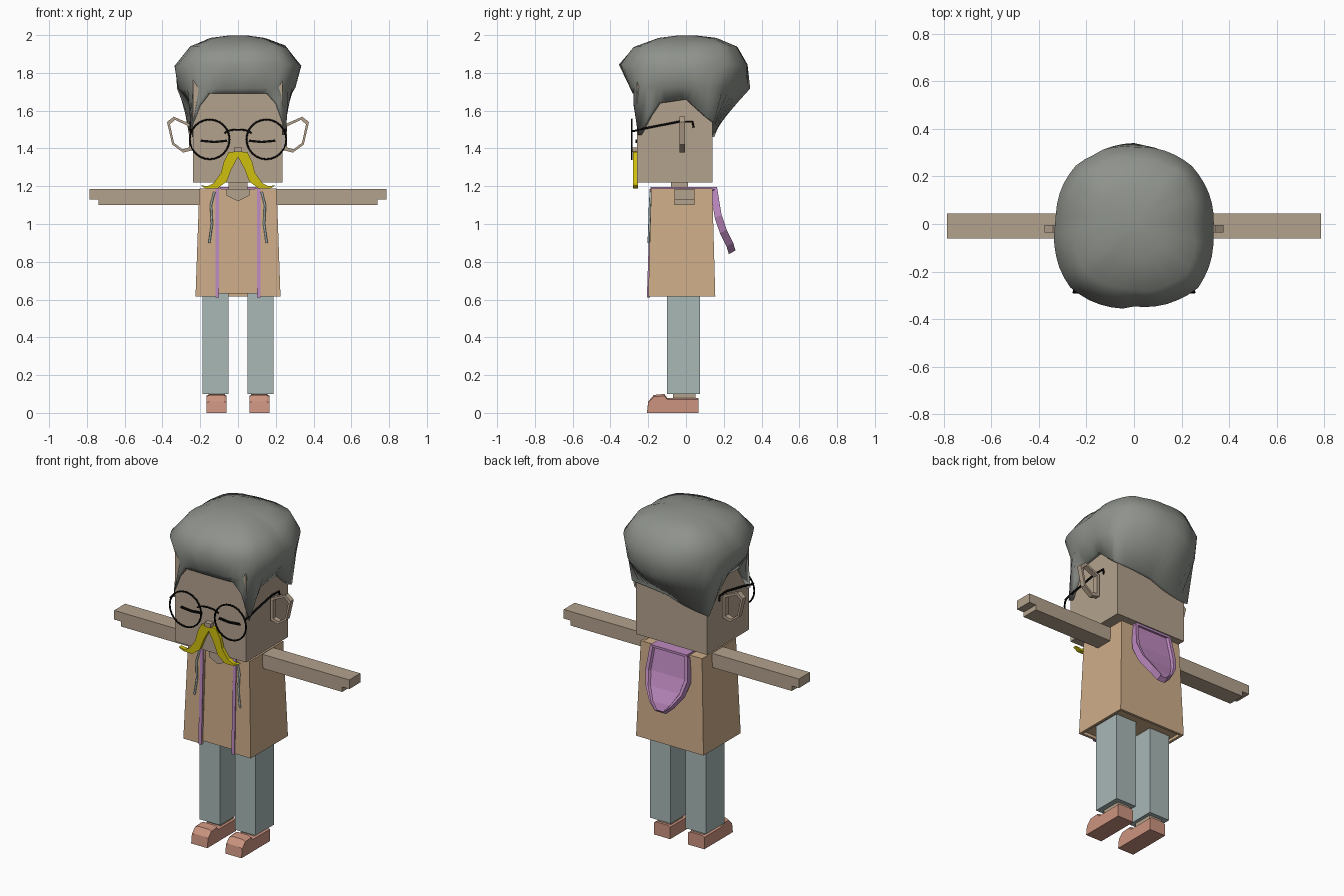
import bpy, bmesh, random
from math import sin, cos, pi, radians, degrees

random.seed(4)
cube = bpy.data.objects.get("Cube")
if cube:
    bpy.data.objects.remove(cube)


def material(name, *rgb):
    """Flat colour given as 0-255 display values."""
    lin = [((c / 255 + 0.055) / 1.055) ** 2.4 for c in rgb] + [1]
    m = bpy.data.materials.new(name)
    m.use_nodes = True
    m.diffuse_color = lin
    bsdf = next(n for n in m.node_tree.nodes if n.type == 'BSDF_PRINCIPLED')
    bsdf.inputs["Base Color"].default_value = lin
    return m


SKIN = material("skin", 180, 162, 141)
HAIR = material("grey_hair", 143, 147, 140)
COAT = material("tan_coat", 206, 173, 137)
LINING = material("purple_lining", 190, 138, 192)
TROUSER = material("blue_grey", 168, 184, 182)
SHOE = material("shoe_pink", 204, 148, 128)
YELLOW = material("yellow", 208, 192, 14)
BLACK = material("black", 8, 8, 8)


def loft(name, rings, mat, closed=False, smooth=False):
    """Bridge rings of points; cap the ends, or join last to first."""
    bm = bmesh.new()
    loops = [[bm.verts.new(p) for p in r] for r in rings]
    n = len(rings[0])
    pairs = list(zip(loops, loops[1:])) + ([(loops[-1], loops[0])] if closed else [])
    for a, b in pairs:
        for i in range(n):
            j = (i + 1) % n
            bm.faces.new((a[i], a[j], b[j], b[i]))
    if not closed:
        bm.faces.new(loops[0])
        bm.faces.new(loops[-1])
    bmesh.ops.recalc_face_normals(bm, faces=bm.faces)
    for f in bm.faces:
        f.smooth = smooth
    me = bpy.data.meshes.new(name)
    bm.to_mesh(me)
    bm.free()
    me.materials.append(mat)
    ob = bpy.data.objects.new(name, me)
    bpy.context.collection.objects.link(ob)
    return ob


def rect(x0, x1, y0, y1, z):
    return [(x0, y0, z), (x1, y0, z), (x1, y1, z), (x0, y1, z)]


def box(name, x, y, z, mat):
    return loft(name, [rect(*x, *y, h) for h in z], mat)


def xz_prism(name, pts, y0, y1, mat, s=1):
    return loft(name, [[(s * x, y, z) for x, z in pts] for y in (y0, y1)], mat)


def wire(name, pts, mat, radius, cyclic=False):
    cu = bpy.data.curves.new(name, 'CURVE')
    cu.dimensions = '3D'
    cu.bevel_depth = radius
    cu.bevel_resolution = 1
    sp = cu.splines.new('POLY')
    sp.points.add(len(pts) - 1)
    for p, co in zip(sp.points, pts):
        p.co = (*co, 1)
    sp.use_cyclic_u = cyclic
    cu.materials.append(mat)
    bpy.context.collection.objects.link(bpy.data.objects.new(name, cu))


def lerp(table, a):
    for (a0, v0), (a1, v1) in zip(table, table[1:]):
        if a <= a1:
            return v0 + (v1 - v0) * (a - a0) / (a1 - a0)


# Head, neck, nose
box("head", (-.238, .235), (-.26, .14), (1.22, 1.78), SKIN)
box("neck", (-.05, .05), (-.08, .01), (1.12, 1.24), SKIN)
box("nose", (-.02, .02), (-.29, -.25), (1.38, 1.405), SKIN)
xz_prism("neckline", [(-.06, 1.185), (-.06, 1.15), (0, 1.12), (.06, 1.15), (.06, 1.185)],
         -.192, -.17, SKIN)

# Hair: hairline hugs the head, then bulging rings close over the top
hairline = [(0, 1.69), (33, 1.69), (38, 1.63), (45, 1.47), (52, 1.57), (60, 1.64),
            (90, 1.66), (120, 1.54), (180, 1.52), (240, 1.46), (270, 1.65),
            (300, 1.64), (308, 1.57), (315, 1.48), (322, 1.62), (327, 1.69), (360, 1.69)]
bulges = [(1.72, [.29, .35, .30, .33, .335, .33, .32, .34]),
          (1.84, [.35, .385, .33, .34, .32, .35, .33, .375]),
          (1.94, [.27, .31, .24, .29, .27, .30, .24, .29]),
          (1.985, [.14, .15, .13, .17, .16, .16, .15, .14]),
          (1.998, [.05] * 8)]
N = 48
angles = [2 * pi * i / N for i in range(N)]


def head_radius(a):
    depth = .26 if cos(a) > 0 else .14
    return min(.238 / max(abs(sin(a)), .001), depth / max(abs(cos(a)), .001))


def polar(a, r, z):
    return (r * sin(a), -r * cos(a), z)


rings = [[polar(a, head_radius(a) + grow, lerp(hairline, degrees(a))) for a in angles]
         for grow in (-.01, .022)]
for z, radii in bulges:
    table = [(45 * i, r) for i, r in enumerate(radii + radii[:1])]
    wobble = [random.uniform(-.006, .006) for _ in range(12)]
    rings.append([polar(a, lerp(table, degrees(a)) + wobble[i // 4],
                        z + wobble[(i // 4 + 5) % 12] * (z < 1.95))
                  for i, a in enumerate(angles)])
loft("hair", rings, HAIR, smooth=True)

# Coat: open-fronted tapered shell around a closed shirt block
outline = [(-.1, -.2), (-.225, -.2), (-.225, .155), (.225, .155), (.225, -.2), (.1, -.2),
           (.1, -.185), (.21, -.185), (.21, .14), (-.21, .14), (-.21, -.185), (-.1, -.185)]
loft("coat", [[(x * k, -.0215 + (y + .0215) * k, z) for x, y in outline]
              for k, z in ((1, .615), (.91, 1.188))], COAT)
loft("shirt", [rect(-.213, .213, -.193, .143, .632),
               rect(-.195, .195, -.178, .13, 1.186)], COAT)

# Hood hanging behind, a shallow dish with a raised rim
hood = []
for z, y, w in [(1.19, .165, .125), (1.05, .188, .14), (.97, .215, .12),
                (.90, .25, .07), (.86, .262, .025)]:
    half = [(w, y - .035), (w, y), (w * .85, y), (w * .8, y - .014)]
    hood.append([(x, v, z - .02 * (v < y - .03)) for x, v in half]
                + [(-x, v, z - .02 * (v < y - .03)) for x, v in reversed(half)])
loft("hood", hood, LINING)
box("hood_collar", (-.12, .12), (.02, .165), (1.183, 1.197), LINING)

# Parts on both sides
ear = [(.242, 1.525), (.34, 1.568), (.376, 1.54), (.348, 1.42), (.29, 1.378), (.242, 1.39)]
inner_ear = [(.31 + (x - .31) * .76, 1.475 + (z - 1.475) * .82) for x, z in ear]
arm = [(.19, 1.1), (.738, 1.1), (.738, 1.13), (.785, 1.13), (.785, 1.185), (.19, 1.185)]
shoe = [(-.207, 0), (.065, 0), (.065, .08), (-.1, .08), (-.115, .1), (-.17, .095), (-.2, .06)]
whisker = [(0, 1.385), (.05, 1.38), (.075, 1.33), (.09, 1.27), (.13, 1.215), (.16, 1.2),
           (.2, 1.205), (.17, 1.188), (.11, 1.187), (.06, 1.225), (.035, 1.29), (0, 1.355)]

for side, s in (("left", 1), ("right", -1)):
    loft(side + "_ear", [[(s * x, y, z) for x, z in pts] for pts, y in
                         ((ear, -.035), (ear, -.005), (inner_ear, -.005), (inner_ear, -.035))],
         SKIN, closed=True)
    xz_prism(side + "_arm", arm, -.06, .045, SKIN, s)
    xz_prism(side + "_moustache", whisker, -.28, -.255, YELLOW, s)
    xz_prism(side + "_eye", [(.06, 1.447), (.125, 1.44), (.195, 1.447), (.2, 1.435),
                             (.125, 1.428), (.055, 1.435)], -.267, -.258, BLACK, s)

    # Legs and shoes
    box(side + "_leg", (s * .05, s * .187), (-.1, .075), (.1, .64), TROUSER)
    box(side + "_ankle", (s * .07, s * .155), (-.07, .05), (.07, .11), SKIN)
    loft(side + "_shoe", [[(s * x, y, z * k) for y, z in shoe] for x, k in
                          ((.06, .9), (.075, 1), (.15, 1), (.168, .9))], SHOE)

    # Coat trim, running up the front and back over the shoulder
    trim = [[(s * x, y, z) for x, y, z in rect(.1, .12, y0, y1, h)]
            for y0, y1, h in ((-.207, -.19, .612), (-.188, -.17, 1.196))]
    loft(side + "_trim", trim, LINING)
    box(side + "_shoulder_trim", (s * .1, s * .12), (-.188, .05), (1.183, 1.196), LINING)
    wire(side + "_drawstring", [(s * .125, -.187, 1.17), (s * .143, -.191, 1.1),
                                (s * .138, -.194, 1.0), (s * .152, -.198, .9)], TROUSER, .006)

    # Glasses
    wire(side + "_lens_rim", [(s * .15 + .105 * cos(a), -.287, 1.448 + .105 * sin(a))
                              for a in angles[::2]], BLACK, .005, True)
    wire(side + "_temple", [(s * .25, -.287, 1.49), (s * .25, -.2, 1.51), (s * .25, -.03, 1.543),
                            (s * .25, .035, 1.54), (s * .25, .04, 1.51)], BLACK, .006)
wire("glasses_bridge", [(.07 * cos(a), -.287, 1.48 + .02 * sin(a))
                        for a in [radians(30 * i) for i in range(7)]], BLACK, .005)
